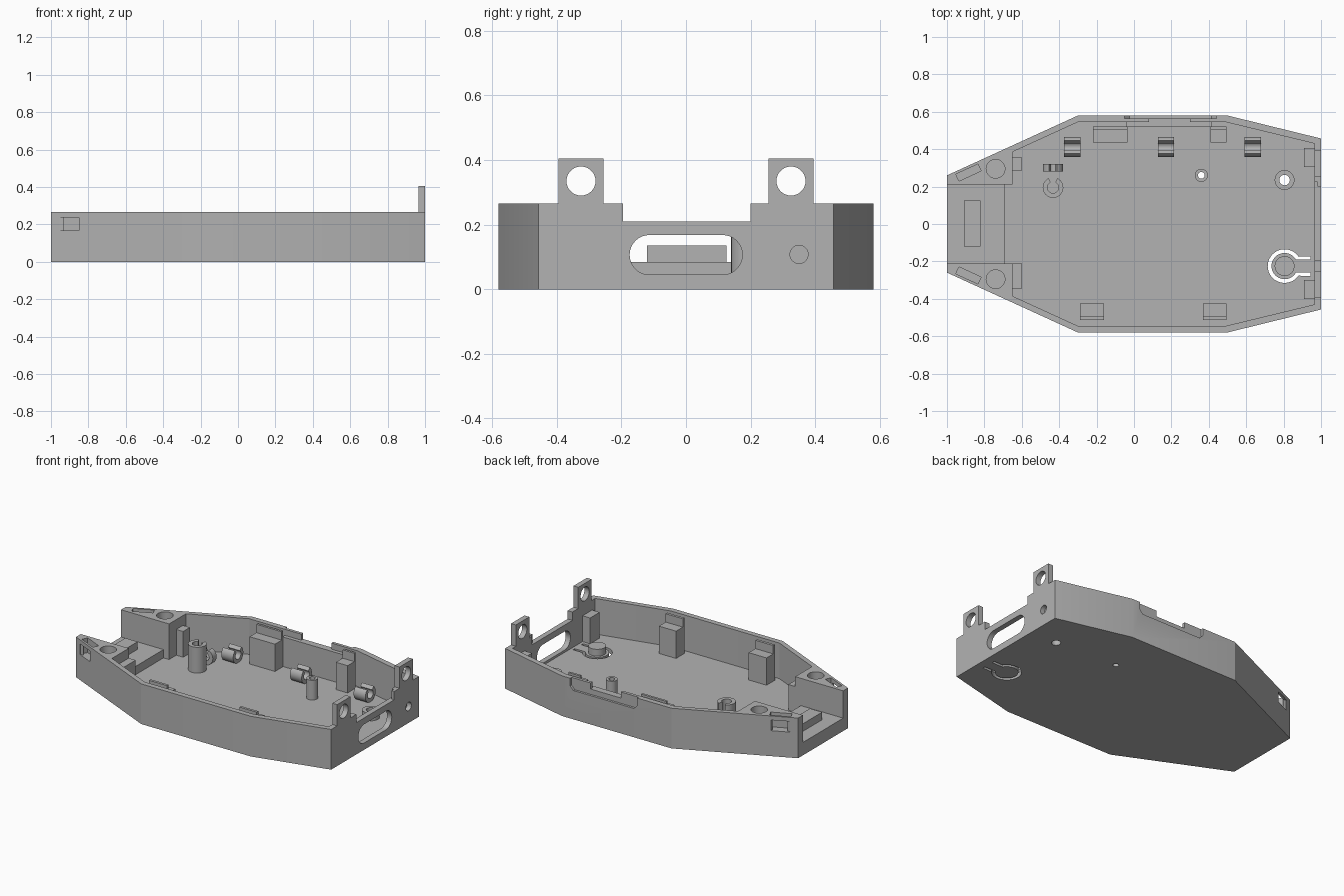
import bpy, bmesh
from math import cos, sin, radians, pi
from mathutils import Matrix

cube = bpy.data.objects.get("Cube")
if cube:
    bpy.data.objects.remove(cube)

grey = bpy.data.materials.new("plain grey")
grey.use_nodes = True
colour = (0.45, 0.45, 0.45, 1)
grey.diffuse_color = colour
grey.node_tree.nodes["Principled BSDF"].inputs["Base Color"].default_value = colour

FLOOR, RIM = 0.03, 0.265


def prism(name, pts, lo, hi, axis="z"):
    """Extrude a 2D profile along an axis."""
    place = {"x": lambda a, b, h: (h, a, b),
             "y": lambda a, b, h: (a, h, b),
             "z": lambda a, b, h: (a, b, h)}[axis]
    bm = bmesh.new()
    low, high = ([bm.verts.new(place(a, b, h)) for a, b in pts] for h in (lo, hi))
    bm.faces.new(low)
    bm.faces.new(high)
    n = len(pts)
    for i in range(n):
        j = (i + 1) % n
        bm.faces.new((low[i], low[j], high[j], high[i]))
    bmesh.ops.recalc_face_normals(bm, faces=bm.faces)
    mesh = bpy.data.meshes.new(name)
    bm.to_mesh(mesh)
    bm.free()
    mesh.materials.append(grey)
    obj = bpy.data.objects.new(name, mesh)
    bpy.context.collection.objects.link(obj)
    return obj


def rect(x0, x1, y0, y1):
    return [(x0, y0), (x1, y0), (x1, y1), (x0, y1)]


def arc(cx, cy, r, a0=0, a1=360, n=32):
    steps = n if a1 - a0 == 360 else n + 1
    return [(cx + r * cos(radians(a0 + (a1 - a0) * i / n)),
             cy + r * sin(radians(a0 + (a1 - a0) * i / n))) for i in range(steps)]


def c_shape(cx, cy, outer, inner, a0, a1):
    return arc(cx, cy, outer, a0, a1) + arc(cx, cy, inner, a0, a1)[::-1]


def box(name, x0, x1, y0, y1, z0, z1):
    return prism(name, rect(x0, x1, y0, y1), z0, z1)


def cut(obj, cutters):
    """Subtract the cutters, keep the result and remove the cutters."""
    for c in cutters:
        c.hide_render = True
        mod = obj.modifiers.new("cut", "BOOLEAN")
        mod.operation, mod.solver, mod.object = "DIFFERENCE", "EXACT", c
    graph = bpy.context.evaluated_depsgraph_get()
    mesh = bpy.data.meshes.new_from_object(obj.evaluated_get(graph))
    obj.modifiers.clear()
    obj.data = mesh
    for c in cutters:
        bpy.data.objects.remove(c)


def mirrored(half):
    return half + [(x, -y) for x, y in reversed(half)]


# Tray shell: faceted hull with a hollow inside and an open channel at one end
shell = prism("tray_shell", mirrored([(-1, -0.26), (-0.3, -0.58), (0.5, -0.58), (1, -0.457)]), 0, RIM)
cuts = [
    prism("cavity", mirrored([(-0.65, -0.385), (-0.3, -0.545), (0.49, -0.545), (0.965, -0.43)]), FLOOR, 0.5),
    box("channel", -1.1, -0.69, -0.21, 0.21, 0.085, 0.5),
    box("channel_mouth", -0.691, -0.6, -0.21, 0.21, FLOOR, 0.5),
    box("end_wall_dip", 0.9, 1.1, -0.195, 0.2, 0.21, 0.5),
    box("end_wall_step", 0.9, 0.98, 0.19, 0.225, 0.21, 0.5),
    prism("port", arc(0.113, 0.1065, 0.0615, -90, 90, 16) + arc(-0.113, 0.1065, 0.0615, 90, 270, 16),
          0.9, 1.1, "x"),
    prism("end_wall_hole", arc(0.35, 0.108, 0.028), 0.9, 1.1, "x"),
    prism("side_recess", [(-0.05, 0.5), (-0.05, 0.215), (-0.025, 0.19), (0.415, 0.19), (0.44, 0.215), (0.44, 0.5)],
          0.565, 0.7, "y"),
    box("side_dip", 0.08, 0.3, 0.5, 0.7, 0.225, 0.5),
    prism("floor_hole_large", arc(0.805, 0.235, 0.028), -0.1, 0.2),
    prism("floor_hole_small", arc(0.36, 0.26, 0.018), -0.1, 0.2),
]
# Keyhole gap that frees the push button
bx, by = 0.805, -0.225
cuts.append(prism("button_gap",
                  arc(bx, by, 0.09, 35, 325) + [(0.945, by - 0.052), (0.945, by - 0.034)]
                  + arc(bx, by, 0.07, 29, 331)[::-1] + [(0.945, by + 0.034), (0.945, by + 0.052)],
                  -0.1, 0.2))
# Screw pockets, angled slots and side windows in both corner blocks
for s in (-1, 1):
    cuts.append(prism("pocket", arc(-0.74, 0.295 * s, 0.05), 0.1, 0.5))
    slot = box("slot", -0.065, 0.065, -0.02, 0.02, 0.168, 0.5)
    slot.data.transform(Matrix.Translation((-0.885, 0.275 * s, 0)) @ Matrix.Rotation(radians(24.6) * s, 4, "Z"))
    cuts.append(slot)
    cuts.append(box("window", -0.955, -0.85, *sorted((0.275 * s, 0.5 * s)), 0.168, 0.238))
cut(shell, cuts)

# Pierced lugs standing on the end wall
for side, y in (("right", -0.325), ("left", 0.325)):
    lug = box("lug_" + side, 0.965, 1, y - 0.07, y + 0.07, 0.26, 0.405)
    cut(lug, [prism("lug_hole", arc(y, 0.335, 0.045), 0.9, 1.1, "x")])

# Raised bar in the channel
box("channel_bar", -0.91, -0.82, -0.12, 0.125, 0.08, 0.135)

# Support blocks along the long sides, each with a thin tab at the back
for i, (x0, x1, s) in enumerate(((-0.22, -0.035, 1), (0.41, 0.495, 1), (-0.29, -0.16, -1), (0.37, 0.495, -1))):
    y = [0.435, 0.505, 0.52] if s > 0 else [0.425, 0.495, 0.512]
    depth = [v * s for v in y]
    box(f"support_block_{i}", x0, x1, *sorted((depth[0], depth[2])), 0.02, 0.21)
    box(f"support_tab_{i}", x0, x1, *sorted((depth[1], depth[2])), 0.2, RIM)
box("side_wall_liner", -0.04, 0.415, 0.52, 0.55, 0.02, 0.225)

# Stops against the two ends
for i, (x0, x1, y0, y1) in enumerate(((-0.66, -0.6, 0.285, 0.355), (-0.66, -0.6, -0.345, -0.21),
                                      (0.91, 0.97, 0.305, 0.405), (0.91, 0.97, -0.4, -0.3))):
    box(f"end_stop_{i}", x0, x1, y0, y1, 0.02, 0.2)

# Round parts: open clips, slotted post, hollow posts and button
rounded = [shell]
for i, x in enumerate((-0.33, 0.17, 0.635)):
    rounded.append(prism(f"cable_clip_{i}", c_shape(0.412, 0.08, 0.053, 0.028, 130, 410), x - 0.043, x + 0.043, "x"))
rounded.append(prism("small_clip", c_shape(-0.433, 0.08, 0.053, 0.025, 115, 425), 0.28, 0.32, "y"))
rounded.append(prism("slotted_post", c_shape(-0.433, 0.195, 0.055, 0.03, 115, 425), 0.02, 0.2))
for name, x, y, r, hole, top in (("slim_post", 0.36, 0.26, 0.035, 0.018, 0.16),
                                 ("short_post", 0.805, 0.235, 0.053, 0.028, 0.08)):
    post = prism(name, arc(x, y, r), 0.02, top)
    cut(post, [prism("bore", arc(x, y, hole), -0.1, 0.5)])
    rounded.append(post)
rounded.append(prism("button", arc(bx, by, 0.053), 0.02, 0.075))

# Smooth the curved faces while keeping the edges sharp
bpy.ops.object.select_all(action="DESELECT")
for obj in rounded + [o for o in bpy.data.objects if o.name.startswith("lug_")]:
    obj.select_set(True)
bpy.context.view_layer.objects.active = shell
bpy.ops.object.shade_smooth_by_angle(angle=pi / 9)
